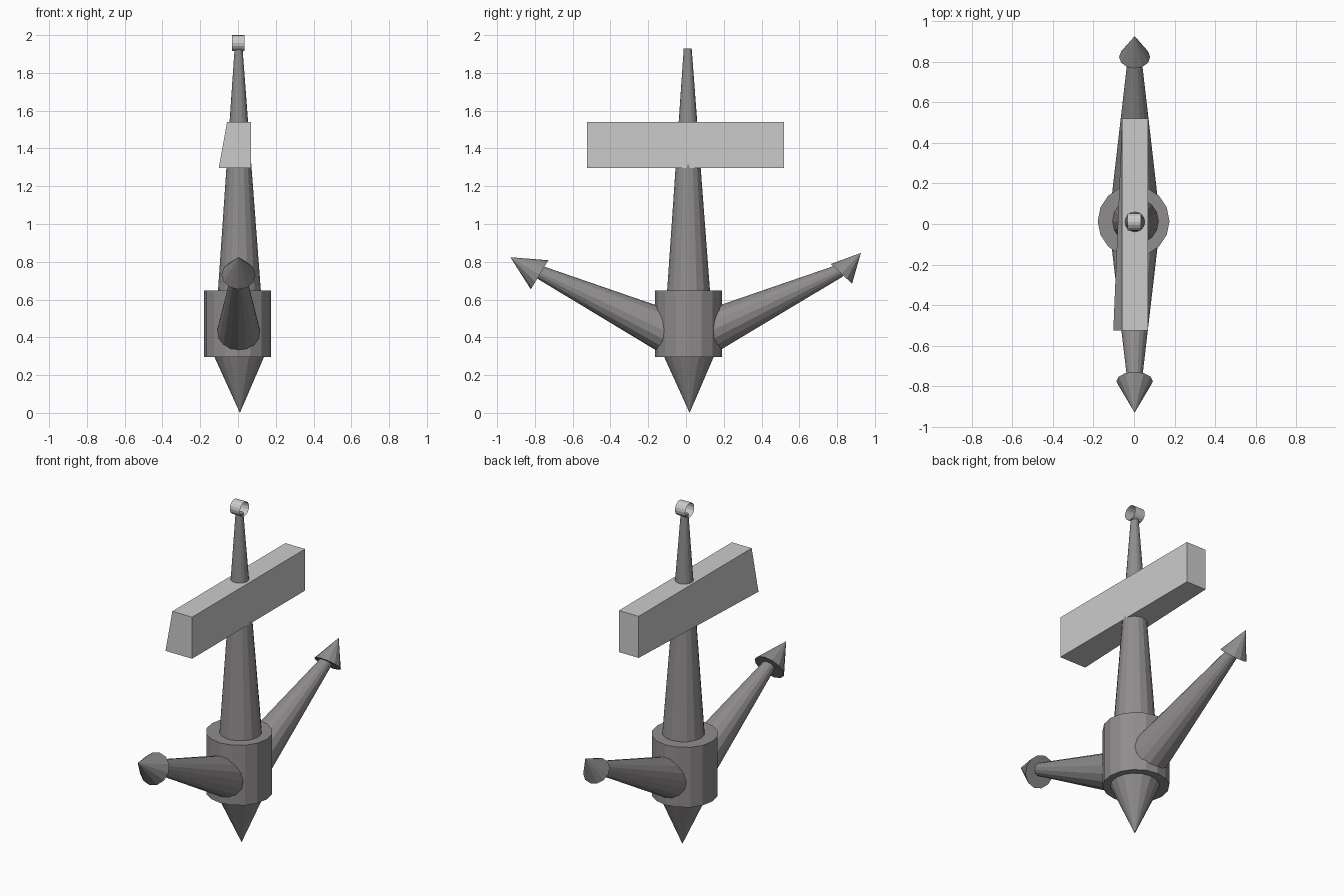
import bpy, bmesh
from mathutils import Vector

if "Cube" in bpy.data.objects:
    bpy.data.objects.remove(bpy.data.objects["Cube"])

iron = bpy.data.materials.new("dark_iron")
iron.diffuse_color = (0.28, 0.265, 0.27, 1)
iron.use_nodes = True
iron.node_tree.nodes["Principled BSDF"].inputs["Base Color"].default_value = iron.diffuse_color


def finish(name, bm, loc=(0, 0, 0), rot=None, mat=None):
    mesh = bpy.data.meshes.new(name)
    bm.to_mesh(mesh)
    bm.free()
    if mat:
        mesh.materials.append(mat)
    ob = bpy.data.objects.new(name, mesh)
    ob.location = loc
    if rot:
        ob.rotation_mode = 'QUATERNION'
        ob.rotation_quaternion = rot
    bpy.context.collection.objects.link(ob)
    return ob


def cone(name, p1, r1, p2, r2, sides=16, caps=True, mat=iron):
    """Tapered round part running from point p1 to point p2."""
    p1, p2 = Vector(p1), Vector(p2)
    d = p2 - p1
    bm = bmesh.new()
    bmesh.ops.create_cone(bm, cap_ends=caps, segments=sides,
                          radius1=r1, radius2=r2, depth=d.length)
    return finish(name, bm, (p1 + p2) / 2, d.to_track_quat('Z', 'Y'), mat)


# Shank, crown and bottom spike
cone("shank", (0.008, 0.014, 0.5), 0.124, (0.003, 0.009, 1.93), 0.021)
cone("crown", (-0.002, 0.014, 0.296), 0.177, (-0.002, 0.014, 0.647), 0.177)
cone("bottom_spike", (0.010, 0.019, 0.0), 0.0, (0.007, 0.016, 0.305), 0.135)

# Arms with pointed flukes; the two sides are slightly different
for side, root, end, base, tip, r in (
        ("back", (0.003, 0.10, 0.42), (0.003, 0.818, 0.754),
         (0.003, 0.823, 0.736), (0.003, 0.926, 0.847), 0.0765),
        ("front", (0.003, -0.08, 0.42), (0.003, -0.79, 0.752),
         (0.003, -0.775, 0.731), (0.003, -0.93, 0.824), 0.09)):
    cone(side + "_arm", root, 0.117, end, 0.034)
    cone(side + "_fluke", base, r, tip, 0.0, 12)

# Stock: a bar with its lower front left corner pulled outwards
bm = bmesh.new()
bmesh.ops.create_cube(bm, size=1)
for v in bm.verts:
    corner = v.co.x < 0 and v.co.y < 0 and v.co.z < 0
    v.co = (v.co.x * 0.128 + 0.006, v.co.y * 1.044 - 0.002, v.co.z * 0.243 + 1.418)
    if corner:
        v.co.x = -0.102
finish("stock", bm)

# Open shackle ring at the top
cone("shackle_ring", (-0.031, 0.010, 1.958), 0.042,
     (0.035, 0.010, 1.958), 0.042, 16, caps=False, mat=None)
